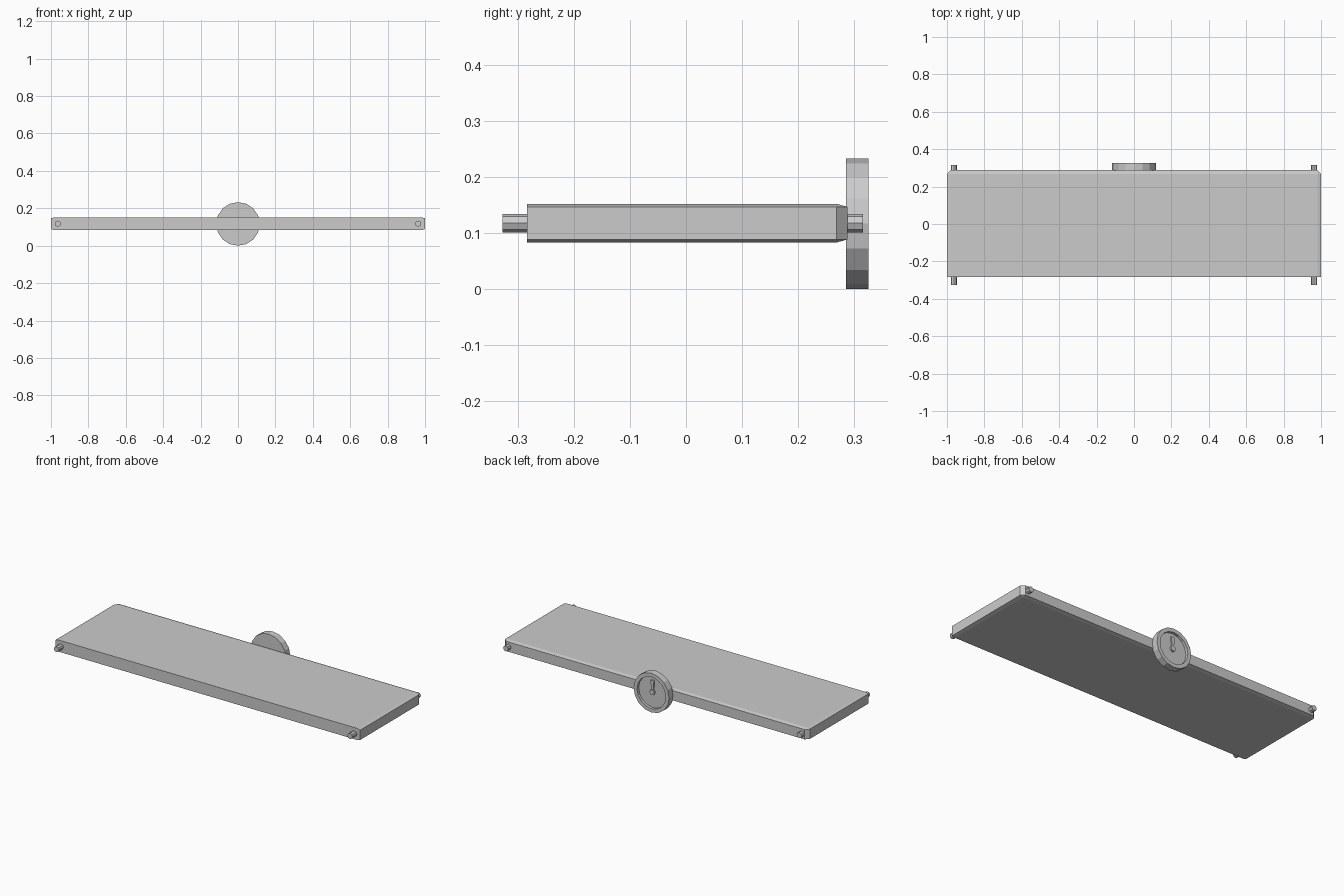
import bpy, bmesh, math
from mathutils import Matrix, Vector

cube = bpy.data.objects.get("Cube")
if cube:
    bpy.data.objects.remove(cube, do_unlink=True)

grey = bpy.data.materials.new("plain grey")
grey.use_nodes = True
grey.diffuse_color = (0.6, 0.6, 0.6, 1)
grey.node_tree.nodes["Principled BSDF"].inputs["Base Color"].default_value = (0.6, 0.6, 0.6, 1)

MID_Z = 0.1175   # height of the panel's middle
DIAL_Z = 0.1165  # height of the dial's centre


def finish(bm, name):
    bmesh.ops.recalc_face_normals(bm, faces=bm.faces)
    mesh = bpy.data.meshes.new(name)
    bm.to_mesh(mesh)
    bm.free()
    mesh.materials.append(grey)
    obj = bpy.data.objects.new(name, mesh)
    bpy.context.collection.objects.link(obj)
    return obj


def lathe_y(name, profile, sides, x, z):
    """Spin (radius, y) points about a y axis; both ends are capped."""
    bm = bmesh.new()
    rings = []
    for r, y in profile:
        angles = [2 * math.pi * i / sides for i in range(sides)]
        rings.append([bm.verts.new((x + r * math.cos(a), y, z + r * math.sin(a))) for a in angles])
    for a, b in zip(rings, rings[1:]):
        for i in range(sides):
            j = (i + 1) % sides
            bm.faces.new((a[i], a[j], b[j], b[i]))
    bm.faces.new(rings[0])
    bm.faces.new(rings[-1])
    return finish(bm, name)


# Flat panel: every edge chamfered except those around the front face
bm = bmesh.new()
bmesh.ops.create_cube(bm, size=2, matrix=Matrix.Diagonal((1, 0.2855, 0.1255, 1)))
edges = [e for e in bm.edges if max(v.co.y for v in e.verts) > 0]
bmesh.ops.bevel(bm, geom=edges, offset=0.02, segments=1, affect='EDGES')
bmesh.ops.scale(bm, vec=(1, 1, 0.275), verts=bm.verts)
bmesh.ops.translate(bm, vec=(0, 0.0025, MID_Z), verts=bm.verts)
finish(bm, "panel")

# Short pins at the four corners
for side, x in (("left", 0.963), ("right", -0.963)):
    lathe_y("front_pin_" + side, [(0.0165, -0.327), (0.0165, -0.275)], 8, x, MID_Z)
    lathe_y("back_pin_" + side, [(0.0165, 0.28), (0.0165, 0.315)], 8, x, MID_Z)

# Round dial with a raised rim and a sunken face
lathe_y("dial", [(0.1165, 0.285), (0.1165, 0.325), (0.094, 0.325), (0.094, 0.309)], 16, 0, DIAL_Z)

# Pivot and tapered needle on the dial face
lathe_y("dial_pivot", [(0.016, 0.305), (0.016, 0.32)], 8, 0, DIAL_Z)
bm = bmesh.new()
outline = [(-0.006, 0), (0.006, 0), (0.011, 0.07), (-0.011, 0.07)]
base = bm.faces.new([bm.verts.new((x, 0.307, DIAL_Z + z)) for x, z in outline])
new = bmesh.ops.extrude_face_region(bm, geom=[base])["geom"]
bmesh.ops.translate(bm, vec=Vector((0, 0.01, 0)), verts=[g for g in new if isinstance(g, bmesh.types.BMVert)])
finish(bm, "dial_needle")
